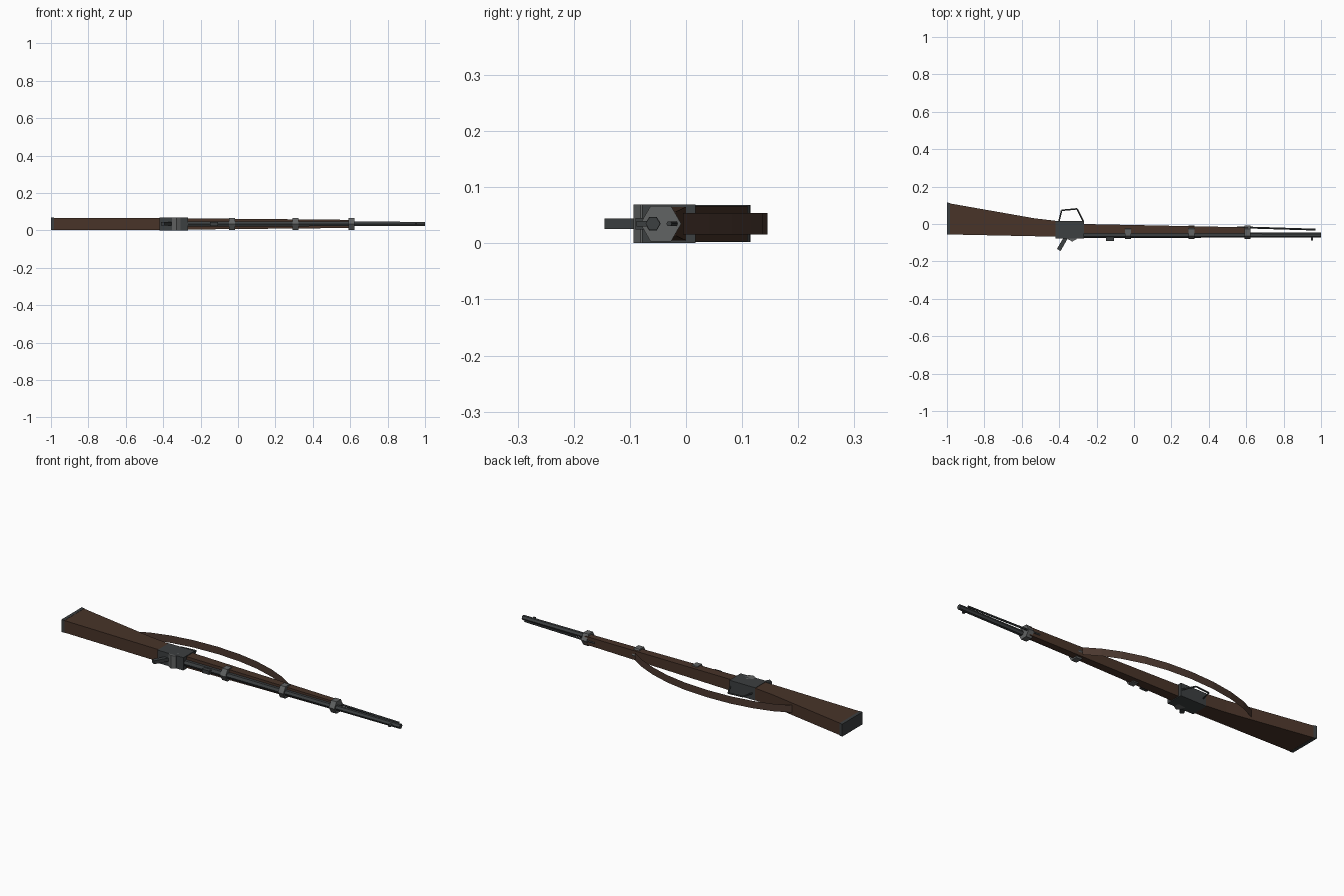
import bpy, bmesh, math
from mathutils import Vector, Matrix

if "Cube" in bpy.data.objects:
    bpy.data.objects.remove(bpy.data.objects["Cube"])

ZC = 0.035  # centre plane of the rifle, which lies on its side


def mat(name, rgb):
    m = bpy.data.materials.new(name)
    m.diffuse_color = (*rgb, 1)
    m.use_nodes = True
    m.node_tree.nodes["Principled BSDF"].inputs["Base Color"].default_value = m.diffuse_color
    return m


WOOD = mat("wood", (0.065, 0.034, 0.022))
STEEL = mat("dark_steel", (0.045, 0.05, 0.052))
BAND = mat("band_steel", (0.12, 0.125, 0.125))
LEATHER = mat("leather", (0.075, 0.042, 0.03))


def finish(name, bm, material):
    bmesh.ops.recalc_face_normals(bm, faces=bm.faces)
    me = bpy.data.meshes.new(name)
    bm.to_mesh(me)
    bm.free()
    me.materials.append(material)
    ob = bpy.data.objects.new(name, me)
    bpy.context.collection.objects.link(ob)
    return ob


def slab(name, profile, half, material):
    """Side profile in x, y extruded evenly about the centre plane."""
    bm = bmesh.new()
    f = bm.faces.new([bm.verts.new((x, y, ZC - half)) for x, y in profile])
    r = bmesh.ops.extrude_face_region(bm, geom=[f])
    top = [g for g in r["geom"] if isinstance(g, bmesh.types.BMVert)]
    bmesh.ops.translate(bm, verts=top, vec=(0, 0, 2 * half))
    return finish(name, bm, material)


def box(name, x0, x1, y0, y1, half, material):
    return slab(name, [(x0, y0), (x1, y0), (x1, y1), (x0, y1)], half, material)


def rod(name, a, b, r1, r2, material, sides=6):
    """Faceted rod from a to b, with corners pointing along y where possible."""
    a, b = Vector(a), Vector(b)
    d = (b - a).normalized()
    u = Vector((0, 1, 0)) if abs(d.y) < 0.5 else Vector((1, 0, 0))
    v = d.cross(u).normalized()
    u = v.cross(d)
    bm = bmesh.new()
    rings = []
    for p, r in ((a, r1), (b, r2)):
        angles = [2 * math.pi * i / sides for i in range(sides)]
        rings.append([bm.verts.new(p + r * (math.cos(t) * u + math.sin(t) * v)) for t in angles])
        bm.faces.new(rings[-1])
    for i in range(sides):
        j = (i + 1) % sides
        bm.faces.new((rings[0][i], rings[0][j], rings[1][j], rings[1][i]))
    return finish(name, bm, material)


# Wooden butt and steel butt plate
slab("butt_stock", [(-0.985, -0.056), (-0.41, -0.068), (-0.41, 0.016),
                    (-0.53, 0.03), (-0.985, 0.11)], 0.032, WOOD)
slab("butt_plate", [(-1.0, -0.056), (-0.983, -0.057), (-0.983, 0.112),
                    (-1.0, 0.115)], 0.033, STEEL)

# Tapering forestock: the front end is narrowed
fore = slab("forestock", [(-0.27, -0.052), (0.61, -0.05), (0.61, -0.018),
                          (-0.27, 0.0)], 0.03, WOOD)
for v in fore.data.vertices:
    if v.co.x > 0:
        v.co.z = ZC + (v.co.z - ZC) * 0.72

# Receiver, cross-wise breech drum and hammer
box("receiver", -0.42, -0.267, -0.078, 0.017, 0.034, STEEL)
rod("breech_drum", (-0.33, -0.068, 0.001), (-0.33, -0.068, 0.069), 0.026, 0.026, BAND)
slab("hammer", [(-0.375, -0.07), (-0.35, -0.07), (-0.393, -0.145),
                (-0.412, -0.133)], 0.009, STEEL)

# Barrel, ramrod and bands
rod("barrel", (-0.27, -0.059, ZC), (1.0, -0.059, ZC), 0.016, 0.013, STEEL)
rod("ramrod", (0.55, -0.017, ZC), (0.97, -0.03, ZC), 0.005, 0.005, STEEL)
for i, x in enumerate((-0.033, 0.308, 0.608)):
    rod(f"barrel_band_{i + 1}", (x - 0.016, -0.045, ZC), (x + 0.016, -0.045, ZC),
        0.0365, 0.0365, BAND)

# Sights
box("rear_sight", -0.15, -0.107, -0.09, -0.065, 0.01, STEEL)
box("front_sight", 0.946, 0.957, -0.088, -0.065, 0.005, STEEL)

# Trigger guard bent from short rods
guard = [(-0.402, 0.012), (-0.387, 0.073), (-0.305, 0.081), (-0.27, 0.013)]
for i in range(3):
    rod(f"trigger_guard_{i + 1}", (*guard[i], ZC), (*guard[i + 1], ZC), 0.004, 0.004, STEEL)

# Thin leather sling bowing away from the stock
path = [(-0.66, 0.053), (-0.58, 0.091), (-0.48, 0.12), (-0.36, 0.139), (-0.22, 0.145),
        (-0.09, 0.137), (0.03, 0.116), (0.14, 0.082), (0.23, 0.042), (0.305, -0.005)]
bm = bmesh.new()
edges = [[bm.verts.new((x, y, ZC + s * 0.0195)) for s in (-1, 1)] for x, y in path]
for a, b in zip(edges, edges[1:]):
    bm.faces.new((a[0], b[0], b[1], a[1]))
finish("sling", bm, LEATHER)
